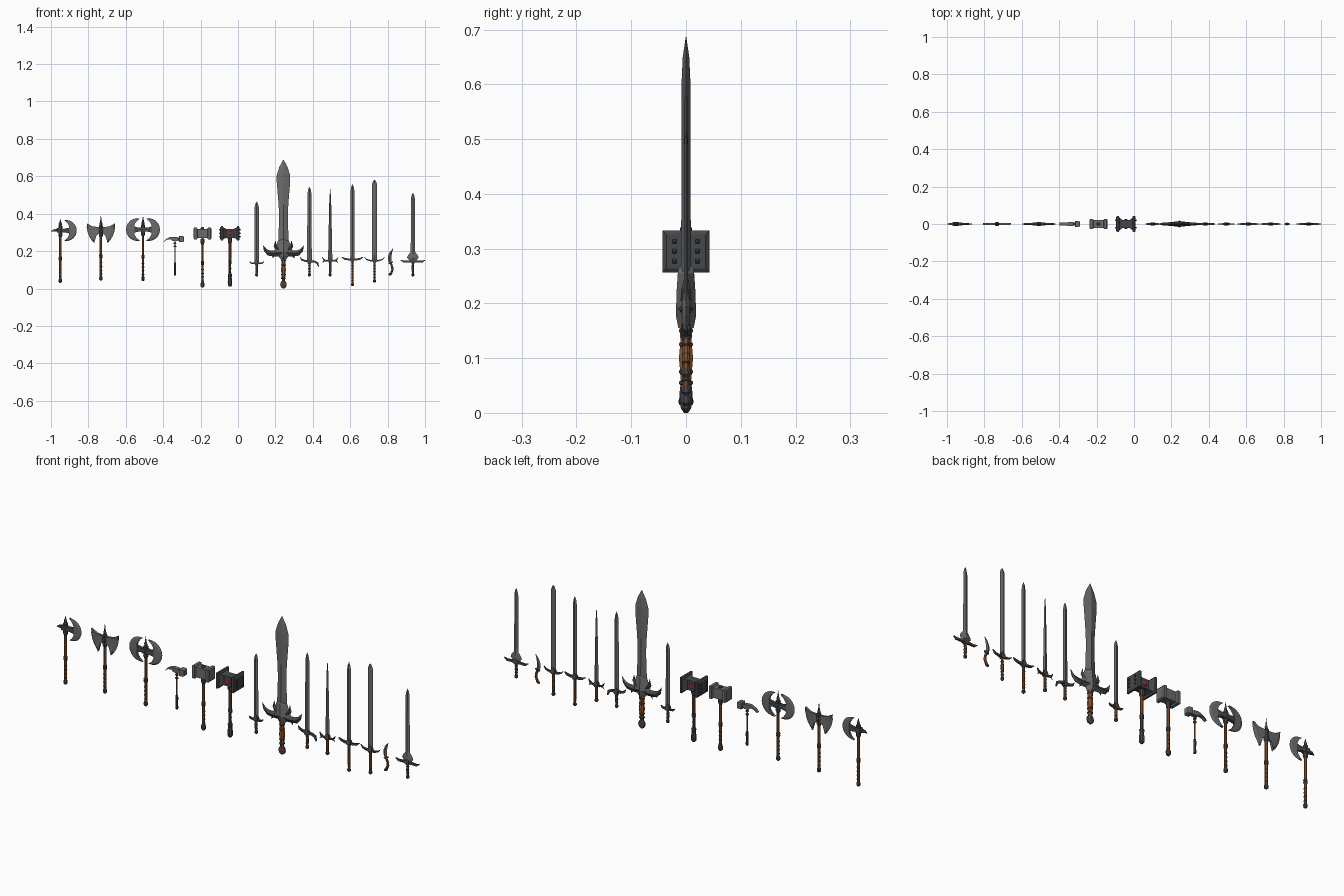
import bpy, bmesh
from math import sin, cos, pi, radians, sqrt
from mathutils import Vector


def material(name, rgb):
    m = bpy.data.materials.new(name)
    m.diffuse_color = (*rgb, 1)
    return m


STEEL = material("steel", (0.15, 0.15, 0.15))
IRON = material("dark_iron", (0.06, 0.065, 0.07))
WOOD = material("wood", (0.3, 0.1, 0.025))
RED = material("red_gem", (0.4, 0.02, 0.02))


def loft(name, strips, mat):
    """Join closed rings of points into capped skins."""
    bm = bmesh.new()
    for rings in strips:
        vs = [[bm.verts.new(p) for p in r] for r in rings]
        n = len(vs[0])
        for a, b in zip(vs, vs[1:]):
            for j in range(n):
                k = (j + 1) % n
                bm.faces.new((a[j], a[k], b[k], b[j]))
        bm.faces.new(vs[0])
        bm.faces.new(vs[-1][::-1])
    bmesh.ops.remove_doubles(bm, verts=bm.verts, dist=1e-5)
    bmesh.ops.recalc_face_normals(bm, faces=bm.faces)
    me = bpy.data.meshes.new(name)
    bm.to_mesh(me)
    bm.free()
    me.materials.append(mat)
    ob = bpy.data.objects.new(name, me)
    bpy.context.collection.objects.link(ob)
    return ob


def sweep(name, x, pts, mat=STEEL, n=4, box=False, mirror=False, y=0):
    """Sweep an n-sided section along pts (x, z, half width, half depth)."""
    rings, t = [], Vector((0, 1))
    for i, (px, pz, w, d) in enumerate(pts):
        a, b = pts[max(i - 1, 0)], pts[min(i + 1, len(pts) - 1)]
        v = Vector((b[0] - a[0], b[1] - a[1]))
        if v.length > 1e-6:
            t = v.normalized()
        s, ph = (sqrt(2), pi / 4) if box else (1, pi / n if n > 4 else 0)
        ring = []
        for k in range(n):
            c, e = s * cos(ph + 2 * pi * k / n), s * sin(ph + 2 * pi * k / n)
            ring.append((px + t.y * w * c, y + d * e, pz - t.x * w * c))
        rings.append(ring)
    strips = [rings]
    if mirror:
        strips.append([[(-p[0], p[1], p[2]) for p in r] for r in rings])
    ob = loft(name, strips, mat)
    ob.location.x = x
    return ob


def turned(name, x, prof, mat, n=8):
    return sweep(name, x, [(0, z, r, r) for r, z in prof], mat, n)


def blade(name, x, stations):
    return sweep(name, x, [(0, z, w, d) for z, w, d in stations])


def rings(name, x, zs, r, h=0.004):
    for z in zs:
        turned(name, x, [(r * .85, z - h), (r, z - h / 2), (r, z + h / 2), (r * .85, z + h)], IRON)


def axe_blade(name, x, z, edge, back, t, mirror):
    """Wedge from a thick back line to a sharp edge line."""
    rs = []
    for (ex, ez), (bx, bz) in zip(edge, back):
        mx, mz = ex + (bx - ex) * .25, ez + (bz - ez) * .25
        rs.append([(bx, t, z + bz), (mx, t * .7, z + mz), (ex, 0, z + ez),
                   (mx, -t * .7, z + mz), (bx, -t, z + bz)])
    strips = [rs] + ([[[(-a, b, c) for a, b, c in r] for r in rs]] if mirror else [])
    loft(name, strips, STEEL).location.x = x


def crescent(cx, R, A, depth):
    edge, back = [], []
    for i in range(13):
        u = -1 + i / 6
        a = radians(A) * u
        r = R * (1 - depth * cos(u * pi / 2) ** .8 if abs(u) < 1 else 1)
        edge.append((cx + R * cos(a), R * sin(a)))
        back.append((cx + r * cos(a), r * sin(a)))
    return edge, back


# long-hafted weapons: shaft, wrapped grip, butt cap
def haft(name, x, z0, z1, r=.007, mat=WOOD):
    turned(name + "_shaft", x, [(r, z0 + .01), (r, z1)], mat)
    turned(name + "_butt", x, [(r * .6, z0), (r * 1.4, z0 + .006), (r * 1.4, z0 + .016), (r, z0 + .024)], IRON)
    rings(name + "_grip_ring", x, [z0 + .035 + .02 * i for i in range(4)], r * 1.15, .003)
    rings(name + "_collar", x, [z0 + .125, z0 + .135], r * 1.4, .005)


# axes
AX = [(-.95, .31, .03), (-.733, .31, .043), (-.508, .315, .04)]
for i, (x, zc, z0) in enumerate(AX):
    haft("axe", x, z0, zc)
    turned("axe_socket", x, [(.008, zc - .035), (.012, zc - .025), (.011, zc - .012), (.013, zc),
                             (.011, zc + .012), (.012, zc + .022), (.008, zc + .028)], IRON)
    turned("axe_top_spike", x, [(.007, zc + .025), (.009, zc + .035), (.005, zc + .045),
                                (0, [.372, .393, .39][i])], IRON, 4)
axe_blade("axe_blade", -.95, .31, *crescent(.032, .056, 100, .75), .005, False)
sweep("axe_neck", -.95, [(0, .31, .013, .011), (.02, .31, .009, .008), (.05, .31, .016, .005)], IRON, box=True)
sweep("axe_back_spike", -.95, [(0, .31, .012, .011), (-.016, .312, .012, .011), (-.02, .312, .007, .007),
                               (-.036, .311, .005, .005), (-.05, .306, 0, 0)], IRON, box=True)
axe_blade("winged_axe_blade", -.733, .31,
          [(.074, .038), (.076, .015), (.071, -.01), (.062, -.032), (.05, -.051), (.036, -.067)],
          [(.074, .038), (.045, .022), (.008, .018), (.008, -.015), (.024, -.027), (.036, -.067)], .006, True)
axe_blade("double_axe_blade", -.508, .315, *crescent(.03, .061, 103, .75), .006, True)
sweep("double_axe_neck", -.508, [(0, .315, .013, .011), (.022, .315, .01, .008), (.05, .315, .018, .005)],
      IRON, box=True, mirror=True)

# claw hammer
turned("small_hammer_shaft", -.337, [(.004, .13), (.004, .255)], WOOD)
turned("small_hammer_grip", -.337, [(.005, .07), (.007, .075), (.006, .1), (.007, .13), (.005, .14)], IRON)
rings("small_hammer_collar", -.337, [.225, .242], .0075)
sweep("small_hammer_head", -.337,
      [(-.06, .25, .001, .008), (-.045, .263, .003, .008), (-.025, .27, .006, .008), (-.012, .266, .011, .01),
       (.012, .264, .011, .01), (.015, .264, .008, .008), (.02, .264, .008, .008), (.023, .264, .016, .015),
       (.043, .264, .016, .015), (.048, .264, .013, .012)], STEEL, box=True)

# war hammer
haft("war_hammer", -.19, .006, .27)
turned("war_hammer_pommel", -.19, [(.005, .005), (.011, .012), (.012, .024), (.008, .036)], IRON)
turned("war_hammer_socket", -.19, [(.008, .235), (.011, .245), (.012, .265)], IRON)
half = [(0, .025, .021), (.026, .025, .021), (.03, .031, .027), (.044, .031, .027), (.048, .026, .022)]
sweep("war_hammer_head", -.19, [(-a, .294, w, d) for a, w, d in half[::-1]] +
      [(a, .294, w, d) for a, w, d in half], STEEL, box=True)
turned("war_hammer_stud", -.19, [(.01, .315), (.01, .324), (.005, .328)], IRON)

# spiked hammer
haft("spiked_hammer", -.043, .012, .28, .007, IRON)
turned("spiked_hammer_wood", -.043, [(.0075, .155), (.0075, .245)], WOOD)
turned("spiked_hammer_pommel", -.043, [(.006, .01), (.012, .018), (.013, .035), (.01, .06), (.012, .075), (.008, .08)], IRON)
turned("spiked_hammer_socket", -.043, [(.008, .24), (.012, .25), (.013, .27)], IRON)
half = [(0, .024, .022), (.02, .024, .022), (.034, .03, .033), (.038, .0385, .043), (.047, .0385, .043), (.052, .031, .036)]
sweep("spiked_hammer_head", -.043, [(-a, .295, w, d) for a, w, d in half[::-1]] +
      [(a, .295, w, d) for a, w, d in half], IRON, box=True)
for yy in (-.021, .021):
    for zz in (.277, .295, .313):
        sweep("hammer_stud", -.043, [(.05, zz, .004, .004), (.055, zz, .004, .004), (.058, zz, .001, .001)],
              IRON, box=True, mirror=True, y=yy)
    sweep("hammer_gem", -.043, [(0, .283, .003, .002), (0, .288, .01, .005), (0, .302, .01, .005),
                                (0, .307, .003, .002)], RED, 8, y=yy * 1.05)


# swords: grip, pommel, diamond blade and guard
def hilt(x, z0, z1, r=.007):
    turned("sword_grip", x, [(r * .8, z0 + .01), (r, (z0 + z1) / 2), (r * .85, z1)], WOOD)
    turned("sword_pommel", x, [(r * .5, z0), (r * 1.25, z0 + .005), (r * 1.25, z0 + .012), (r * .7, z0 + .018)], IRON)
    k = int((z1 - z0 - .025) / .016)
    rings("sword_grip_ring", x, [z0 + .028 + .016 * i for i in range(k)], r * 1.1, .002)


def sword(x, z0, zg, tip, w0, w1, taper, guard, mirror=True):
    hilt(x, z0, zg)
    blade("sword_blade", x, [(zg, w0, .004), (zg + .03, w0, .004), (tip - taper, w1, .0035),
                             (tip - taper * .4, w1 * .62, .003), (tip, 0, 0)])
    sweep("sword_guard", x, guard, IRON, box=True, mirror=mirror)
    sweep("guard_block", x, [(0, zg - .01, .008, .007), (0, zg, .012, .009), (0, zg + .012, .01, .007),
                             (0, zg + .022, .003, .005)], IRON, box=True)


sword(.1, .065, .137, .465, .012, .011, .03,
      [(0, .137, .006, .006), (.018, .134, .004, .005), (.03, .136, .004, .004), (.038, .143, .002, .002)])
sword(.382, .065, .142, .545, .0125, .011, .04,
      [(-.05, .168, .001, .002), (-.042, .155, .005, .004), (-.025, .148, .005, .005), (0, .146, .007, .006),
       (.025, .145, .005, .005), (.042, .137, .006, .004), (.05, .116, .002, .003)], False)
sword(.493, .065, .15, .535, .011, .006, .1,
      [(0, .152, .006, .006), (.02, .148, .004, .004), (.034, .154, .004, .004), (.043, .168, .001, .002)])
sweep("guard_fork", .493, [(.02, .148, .004, .004), (.034, .147, .004, .003), (.042, .138, .001, .001)],
      IRON, mirror=True)
sword(.612, .013, .155, .56, .011, .0115, .045,
      [(0, .158, .006, .006), (.02, .155, .005, .005), (.042, .159, .005, .004), (.057, .168, .002, .002)])
sword(.73, .032, .15, .583, .0125, .0125, .022,
      [(0, .15, .006, .006), (.022, .149, .004, .005), (.042, .155, .003, .004), (.053, .167, .001, .002)])
sword(.935, .065, .145, .513, .0115, .011, .035,
      [(0, .147, .008, .007), (.025, .145, .005, .005), (.05, .144, .005, .004), (.065, .152, .002, .002)])
blade("flared_blade_base", .935, [(.147, .015, .008), (.165, .031, .007), (.178, .026, .007),
                                  (.195, .013, .007), (.218, .004, .005)])

# curved dagger
sweep("dagger_blade", .817, [(0, .133, .007, .004), (-.006, .152, .009, .004), (-.006, .172, .009, .004),
                             (0, .192, .007, .003), (.013, .216, 0, 0)])
sweep("dagger_grip", .817, [(0, .078, .006, .006), (.009, .1, .007, .006), (.007, .118, .006, .006),
                            (0, .135, .006, .006)], WOOD, 8)
sweep("dagger_pommel", .817, [(-.011, .073, .003, .003), (-.004, .076, .008, .007), (.003, .083, .007, .006)], IRON, 8)
sweep("dagger_guard", .817, [(-.012, .134, .002, .003), (0, .137, .005, .007), (.012, .142, .002, .003)], IRON, box=True)

# great sword
GX = .243
blade("great_blade", GX, [(.19, .03, .009), (.3, .026, .009), (.38, .023, .0085), (.45, .026, .0085),
                          (.57, .036, .008), (.605, .036, .008), (.65, .022, .006), (.69, 0, 0)])
blade("great_guard_core", GX, [(.155, .014, .014), (.175, .028, .018), (.195, .052, .018), (.225, .04, .017),
                               (.255, .03, .015), (.262, .012, .014), (.272, 0, .009)])
sweep("great_guard_wing", GX, [(.01, .19, .02, .014), (.05, .187, .016, .01), (.078, .19, .015, .008),
                               (.097, .205, .009, .006), (.11, .232, 0, 0)], IRON, mirror=True)
sweep("great_guard_spur", GX, [(.035, .195, .012, .01), (.052, .178, .008, .007), (.06, .16, 0, 0)], IRON, mirror=True)
sweep("great_guard_barb", GX, [(.025, .205, .014, .01), (.044, .228, .009, .008), (.043, .258, 0, 0)], IRON, mirror=True)
turned("great_grip", GX, [(.009, .04), (.011, .07), (.014, .1), (.011, .13), (.013, .165)], WOOD)
rings("great_grip_ring", GX, [.055, .075, .125, .15], .0135, .004)
sweep("great_pommel", GX, [(0, 0, .004, .004), (0, .008, .015, .01), (0, .02, .019, .012), (0, .032, .016, .012),
                           (0, .042, .009, .009)], IRON, 8)
for yy in (-.011, .011):
    sweep("pommel_gem", GX, [(0, .014, .001, .001), (0, .021, .007, .003), (0, .028, .001, .001)], RED, 6, y=yy)
